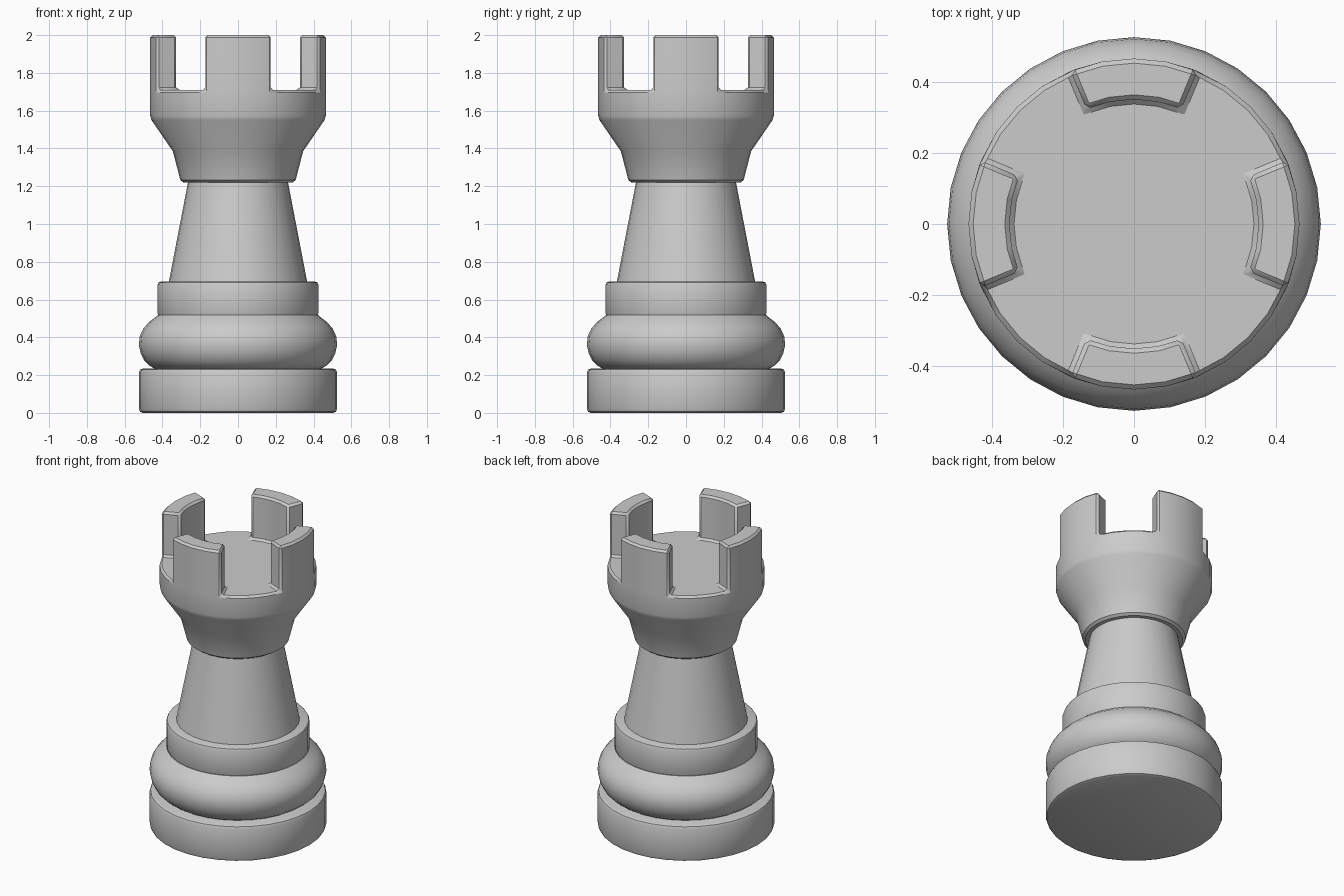
import bpy, bmesh, math

if "Cube" in bpy.data.objects:
    bpy.data.objects.remove(bpy.data.objects["Cube"])

SIDES = 32


def lathe(profile):
    """Revolve (radius, z) points, listed bottom to top, into a capped solid."""
    bm = bmesh.new()
    rings = []
    for r, z in profile:
        rings.append([bm.verts.new((r * math.cos(2 * math.pi * i / SIDES),
                                    r * math.sin(2 * math.pi * i / SIDES), z))
                      for i in range(SIDES)])
    bands = []
    for a, b in zip(rings, rings[1:]):
        bands.append([bm.faces.new((a[i], a[(i + 1) % SIDES],
                                    b[(i + 1) % SIDES], b[i]))
                      for i in range(SIDES)])
    bm.faces.new(rings[0][::-1])
    bm.faces.new(rings[-1])
    bm.normal_update()
    return bm, bands


def finish(name, bm, bevel=0.0, segments=2):
    bm.normal_update()
    if bevel:
        edges = [e for e in bm.edges
                 if e.calc_face_angle(0) > math.radians(30)]
        bmesh.ops.bevel(bm, geom=edges, offset=bevel, segments=segments,
                        profile=0.5, affect='EDGES', clamp_overlap=True)
    mesh = bpy.data.meshes.new(name)
    bm.to_mesh(mesh)
    bm.free()
    mesh.shade_smooth()
    mesh.set_sharp_from_angle(angle=math.radians(35))
    obj = bpy.data.objects.new(name, mesh)
    bpy.context.collection.objects.link(obj)
    return obj


# Base disc
bm, _ = lathe([(0.525, 0), (0.525, 0.235)])
finish("base", bm, 0.022)

# Rounded ring above the base
bm, _ = lathe([(0.435, 0.23), (0.468, 0.25), (0.495, 0.275), (0.515, 0.315),
               (0.525, 0.36), (0.52, 0.405), (0.502, 0.445), (0.472, 0.48),
               (0.425, 0.517)])
finish("base_ring", bm)

# Collar
bm, _ = lathe([(0.425, 0.51), (0.425, 0.695)])
finish("collar", bm, 0.016)

# Tapered shaft
bm, _ = lathe([(0.367, 0.69), (0.264, 1.225)])
finish("shaft", bm)

# Flared head, with four battlements raised from its rim
bm, bands = lathe([(0.302, 1.22), (0.345, 1.385), (0.465, 1.56),
                   (0.465, 1.71), (0.35, 1.71)])
rim = bands[-1]
raised = [rim[(q * 8 + k) % SIDES] for q in range(4) for k in (-2, -1, 0, 1)]
result = bmesh.ops.extrude_face_region(bm, geom=raised)
bmesh.ops.delete(bm, geom=[f for f in raised if f.is_valid], context='FACES')
for v in result["geom"]:
    if isinstance(v, bmesh.types.BMVert):
        v.co.z = 2.0
bmesh.ops.recalc_face_normals(bm, faces=bm.faces[:])
finish("head", bm, 0.013, 1)
